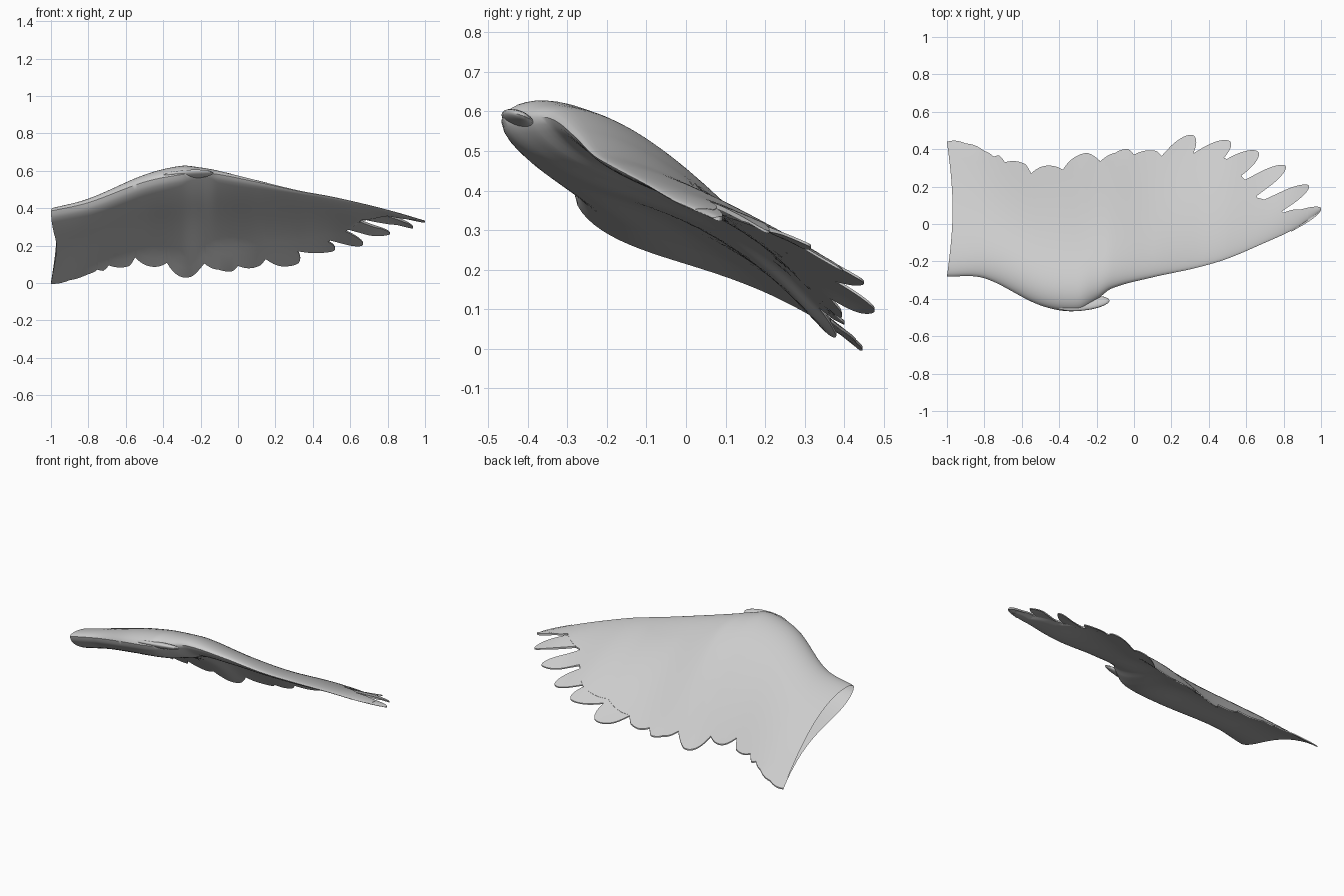
import bpy
import bmesh
import math
from mathutils import Vector

if "Cube" in bpy.data.objects:
    bpy.data.objects.remove(bpy.data.objects["Cube"], do_unlink=True)

# One plain grey for the whole wing
grey = bpy.data.materials.new("feather grey")
grey.use_nodes = True
colour = (0.6, 0.6, 0.6, 1)
grey.diffuse_color = colour
grey.node_tree.nodes["Principled BSDF"].inputs["Base Color"].default_value = colour

# Span stations: x, front edge y, front edge z, chord slope, outer rear y,
# upper bulge, lower front bulge, lower rear hollow
STATIONS = [
    (-1, -.28, .385, -.53, .44, .09, .07, .025),
    (-.8, -.29, .43, -.55, .39, .1, .07, .03),
    (-.5, -.435, .54, -.59, .31, .14, .07, .05),
    (-.3, -.465, .58, -.65, .36, .17, .065, .07),
    (-.2, -.405, .585, -.67, .38, .145, .06, .07),
    (-.12, -.345, .583, -.7, .38, .12, .045, .06),
    (.1, -.285, .54, -.66, .40, .085, .03, .045),
    (.33, -.235, .49, -.53, .47, .055, .02, .03),
    (.5, -.185, .46, -.45, .45, .04, .02, .02),
    (.7, -.1, .415, -.42, .38, .03, .01, .01),
    (.85, -.03, .375, -.3, .28, .02, .01, .005),
    (1, .07, .33, -.26, .14, .01, .005, .002),
]

# Ragged rear outline of the body, between the separate feathers
REAR = [
    (-1, .44), (-.9, .43), (-.8, .39), (-.75, .36), (-.72, .365), (-.69, .33),
    (-.58, .32), (-.55, .27), (-.48, .31), (-.38, .29), (-.34, .34), (-.25, .38),
    (-.18, .335), (-.1, .38), (-.03, .4), (0, .37), (.12, .39), (.15, .36),
    (.31, .35), (.49, .35), (.58, .25), (.66, .14), (.8, .06), (.93, .07),
]

# Feather tips: tip x, tip y, direction, half width, length
FEATHERS = [
    (.32, .472, (.55, .83), .054, .3),
    (.515, .44, (.77, .64), .048, .3),
    (.665, .385, (.8, .6), .046, .3),
    (.81, .31, (.8, .6), .036, .32),
    (.935, .205, (.83, .56), .033, .3),
    (1, .085, (.87, .49), .032, .2),
]


def locate(table, x):
    i = 0
    while i < len(table) - 2 and x > table[i + 1][0]:
        i += 1
    return i


def scalloped(table, x):
    """Outline with a slight outward swell between its points."""
    i = locate(table, x)
    (xa, ya), (xb, yb) = table[i], table[i + 1]
    s = (x - xa) / (xb - xa)
    return ya + (yb - ya) * s + .4 * s * (1 - s) * (xb - xa)


def smooth(x, column):
    """Smooth interpolation of one station column along the span."""
    i = locate(STATIONS, x)

    def tangent(k):
        a, b = STATIONS[max(k - 1, 0)], STATIONS[min(k + 1, len(STATIONS) - 1)]
        return (b[column] - a[column]) / (b[0] - a[0])

    a, b = STATIONS[i], STATIONS[i + 1]
    h = b[0] - a[0]
    s = min(max((x - a[0]) / h, 0), 1)
    ease = s * s * (3 - 2 * s)
    bend = h * s * (1 - s) * ((1 - s) * tangent(i) - s * tangent(i + 1))
    return a[column] + (b[column] - a[column]) * ease + bend


def heights(x, y):
    """Upper and lower surface height at a point of the plan."""
    front, z, slope, rear, top, low, hollow = [smooth(x, c) for c in range(1, 8)]
    t = min(max((y - front) / (rear - front), 0), 1)
    chord = z + slope * (y - front)
    upper = chord + top * math.sin(math.pi * t ** .7)
    lower = chord - low * math.sin(math.pi * t ** .5) * (1 - t)
    lower += hollow * math.sin(math.pi * t ** 1.5)
    return upper, min(lower, upper - .008 * min(1, t * 8))


def finish(name, bm, angle=40):
    bmesh.ops.remove_doubles(bm, verts=bm.verts, dist=.0002)
    bmesh.ops.recalc_face_normals(bm, faces=bm.faces)
    mesh = bpy.data.meshes.new(name)
    bm.to_mesh(mesh)
    bm.free()
    obj = bpy.data.objects.new(name, mesh)
    bpy.context.collection.objects.link(obj)
    mesh.materials.append(grey)
    bpy.ops.object.select_all(action="DESELECT")
    obj.select_set(True)
    bpy.context.view_layer.objects.active = obj
    bpy.ops.object.shade_smooth_by_angle(angle=math.radians(angle))
    return obj


def shell(name, columns):
    """Skin from columns of (upper, lower) point pairs, open at its first column."""
    bm = bmesh.new()
    upper = [[bm.verts.new(p[0]) for p in col] for col in columns]
    lower = [[bm.verts.new(p[1]) for p in col] for col in columns]
    for grid in (upper, lower):
        for a, b in zip(grid, grid[1:]):
            for j in range(len(a) - 1):
                bm.faces.new((a[j], a[j + 1], b[j + 1], b[j]))
    rims = [(upper[-1], lower[-1])]
    for j in (0, -1):
        rims.append(([c[j] for c in upper], [c[j] for c in lower]))
    for a, b in rims:
        for k in range(len(a) - 1):
            bm.faces.new((a[k], a[k + 1], b[k + 1], b[k]))
    return finish(name, bm)


# Wing body: cambered skin with a ragged rear edge and an open, hollowed root
ROWS = 24
spans = sorted({round(-1 + 1.93 * i / 130, 3) for i in range(131)} | {p[0] for p in REAR})
columns = []
for x in spans:
    front, rear = smooth(x, 1), scalloped(REAR, x)
    column = []
    for j in range(ROWS + 1):
        u = (j / ROWS) ** 1.5
        y = front + u * (rear - front)
        up, down = heights(x, y)
        # Thin the skin towards the rear edge
        down = max(down, up - .01 - .4 * (rear - y))
        inset = .03 * math.sin(math.pi * u) * max(0, (-.8 - x) / .2)
        column.append(((x + inset, y, up), (x + inset, y, down)))
    columns.append(column)
shell("wing_body", columns)

# Separate flight feathers, following the wing surface, broader on the inner side
STEPS, ACROSS = 20, 8
for number, (tx, ty, direction, half, length) in enumerate(FEATHERS, 1):
    along = Vector(direction).normalized()
    side = Vector((-along.y, along.x))
    columns = []
    for i in range(STEPS + 1):
        back = (1 - math.sin(math.pi / 2 * i / STEPS)) * length
        width = half * max(.06, math.sqrt(1 - max(0, 1 - back / .13) ** 2))
        column = []
        for j in range(ACROSS + 1):
            across = 2 * j / ACROSS - 1
            offset = across * width + max(across, 0) * .16 * back
            p = Vector((tx, ty)) - along * back + side * offset
            up, down = heights(p.x, p.y)
            up -= .001
            column.append(((p.x, p.y, up), (p.x, p.y, max(down, up - .012))))
        columns.append(column)
    shell("flight_feather_%d" % number, columns)

# Small thumb feather on the front edge, tapering towards its tip
bm = bmesh.new()
bmesh.ops.create_uvsphere(bm, u_segments=20, v_segments=12, radius=1)
for v in bm.verts:
    x, y, z = v.co
    v.co = (-.27 + .14 * x, -.425 + .038 * y + .016 * x,
            .58 + .02 * z - .015 * y + .008 * x)
finish("thumb_feather", bm)
